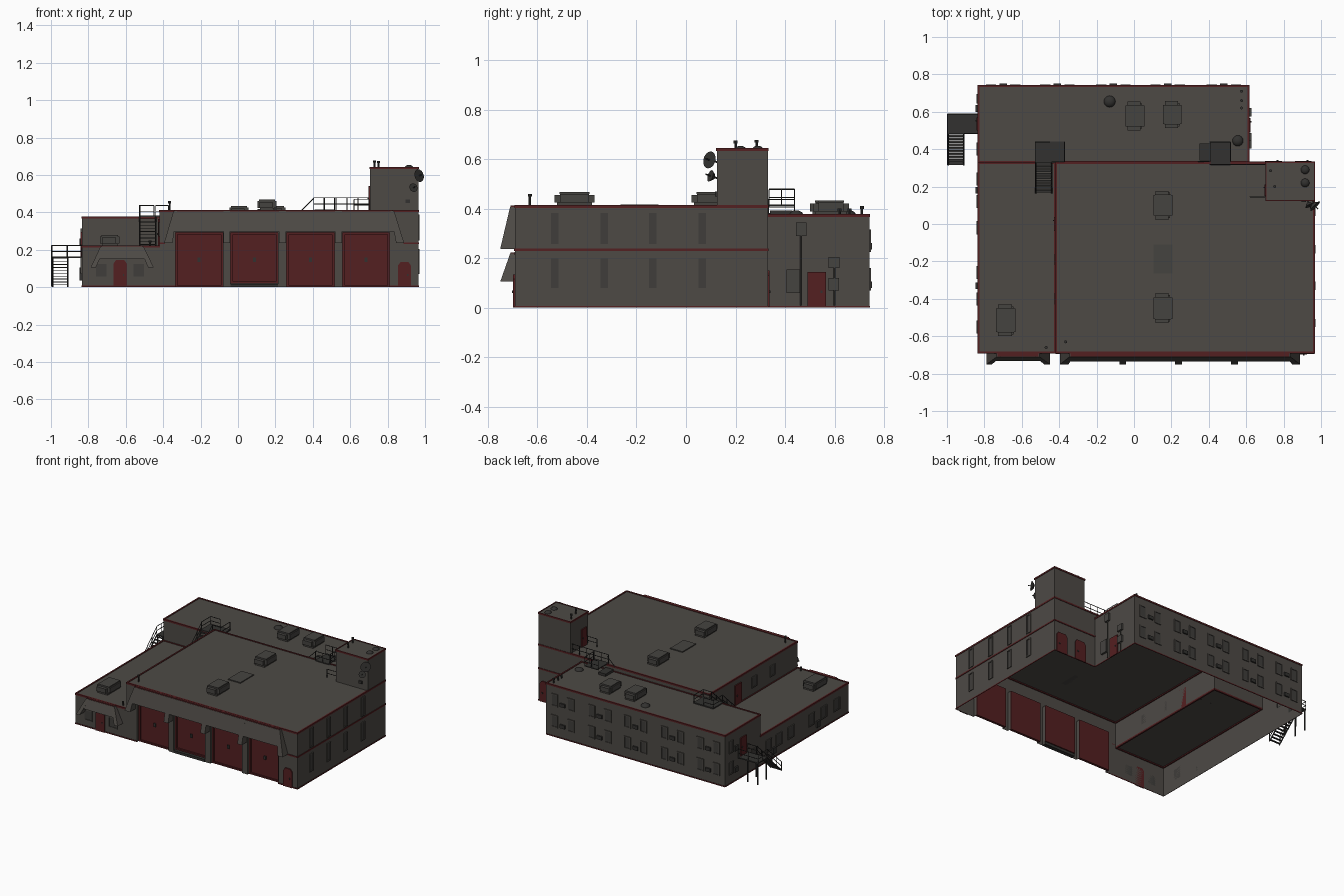
import bpy, bmesh, math
from mathutils import Vector, Matrix

if "Cube" in bpy.data.objects:
    bpy.data.objects.remove(bpy.data.objects["Cube"])

def material(name, rgb):
    m = bpy.data.materials.new(name)
    m.diffuse_color = (*rgb, 1)
    m.use_nodes = True
    m.node_tree.nodes["Principled BSDF"].inputs["Base Color"].default_value = m.diffuse_color
    return m

WALL = material("warm_grey_wall", (0.075, 0.068, 0.060))
RED = material("dark_red", (0.088, 0.014, 0.015))
METAL = material("dark_metal", (0.032, 0.031, 0.029))
GREY = material("equipment_grey", (0.060, 0.057, 0.051))
GLASS = material("window_grey", (0.050, 0.047, 0.043))
AXES = {'F': (0, -1), 'B': (0, 1), 'L': (-1, 0), 'R': (1, 0)}

class Part:
    def __init__(self, name, mat):
        self.name, self.mat, self.bm = name, mat, bmesh.new()
    def quad(self, pts, normal):
        f = self.bm.faces.new([self.bm.verts.new(p) for p in pts])
        f.normal_update()
        if f.normal.dot(Vector(normal)) < 0:
            f.normal_flip()
    def hexa(self, bottom, top):
        v = [self.bm.verts.new(p) for p in bottom + top]
        fs = [(3, 2, 1, 0), (4, 5, 6, 7)] + [(i, (i+1) % 4, (i+1) % 4+4, i+4) for i in range(4)]
        faces = [self.bm.faces.new([v[i] for i in f]) for f in fs]
        bmesh.ops.recalc_face_normals(self.bm, faces=faces)
    def box(self, x0, x1, y0, y1, z0, z1):
        ring = [(x0, y0), (x1, y0), (x1, y1), (x0, y1)]
        self.hexa([(*p, z0) for p in ring], [(*p, z1) for p in ring])
    def tube(self, a, b, r=0.0025, n=5, r2=None):
        a, b = Vector(a), Vector(b)
        d = b - a
        m = Matrix.Translation((a+b)/2) @ d.to_track_quat('Z', 'Y').to_matrix().to_4x4()
        bmesh.ops.create_cone(self.bm, cap_ends=True, segments=n, radius1=r,
                              radius2=r if r2 is None else r2, depth=d.length, matrix=m)
    def wall(self, side, pos, u0, u1, z0, z1):
        nx, ny = AXES[side]
        p = lambda u, z: (pos, u, z) if nx else (u, pos, z)
        self.quad([p(u0, z0), p(u1, z0), p(u1, z1), p(u0, z1)], (nx, ny, 0))
    def slab(self, side, pos, u0, u1, z0, z1, d):
        # box standing proud of a wall by d
        nx, ny = AXES[side]
        lo, hi = sorted((pos, pos + (nx+ny)*d))
        self.box(lo, hi, u0, u1, z0, z1) if nx else self.box(u0, u1, lo, hi, z0, z1)
    def done(self, smooth=False):
        me = bpy.data.meshes.new(self.name)
        self.bm.to_mesh(me)
        self.bm.free()
        me.materials.append(self.mat)
        ob = bpy.data.objects.new(self.name, me)
        bpy.context.collection.objects.link(ob)
        for p in me.polygons:
            p.use_smooth = smooth and len(p.vertices) < 5

# Main extents
XL, XM, XB, XR = -0.835, -0.42, 0.615, 0.965
YF, YM, YB = -0.69, 0.33, 0.74
ZW, ZB, ZH, ZT = 0.22, 0.375, 0.41, 0.64
TX, TY = 0.705, 0.125
BAYS = [(-0.335, -0.08), (-0.04, 0.215), (0.26, 0.515), (0.56, 0.81)]
DY, DZ = -0.662, 0.293

# Hollow building shell, open below
s = Part("building_shell", WALL)
def roof(x0, x1, y0, y1, z):
    s.quad([(x0, y0, z), (x1, y0, z), (x1, y1, z), (x0, y1, z)], (0, 0, 1))
roof(XL, XM, YF, YM, ZW); roof(XL, XB, YM, YB, ZB)
roof(XM, XR, YF, YM, ZH); roof(TX, XR, TY, YM, ZT)
s.wall('F', YF, XL, XM, 0, ZW); s.wall('L', XL, YF, YM, 0, ZW)
s.wall('L', XL, YM, YB, 0, ZB); s.wall('B', YB, XL, XB, 0, ZB)
s.wall('R', XB, YM, YB, 0, ZB); s.wall('B', YM, XB, XR, 0, ZH)
s.wall('R', XR, YF, YM, 0, ZH); s.wall('L', XM, YF, YM, ZW, ZH)
s.wall('F', YM, XL, XM, ZW, ZB); s.wall('B', YM, XM, XB, ZB, ZH)
for side, pos, a, b in [('F', TY, TX, XR), ('B', YM, TX, XR), ('L', TX, TY, YM), ('R', XR, TY, YM)]:
    s.wall(side, pos, a, b, ZH, ZT)
x = XM
for a, b in BAYS:
    s.wall('F', YF, x, a, 0, ZH)
    s.wall('F', YF, a, b, DZ, ZH)
    for xx, side in ((a, 'R'), (b, 'L')):
        s.wall(side, xx, YF, DY, 0, DZ)
    s.quad([(a, YF, DZ), (b, YF, DZ), (b, DY, DZ), (a, DY, DZ)], (0, 0, -1))
    x = b
s.wall('F', YF, x, XR, 0, ZH)
s.done()

# Garage doors with raised borders and handles
g = Part("garage_doors", RED); h = Part("door_handles", METAL)
for i, (a, b) in enumerate(BAYS):
    lift = 0.02 if i == 1 else 0
    g.box(a, b, DY, DY+0.006, lift, DZ)
    for u0, u1, z0, z1 in [(a, a+.012, lift, DZ), (b-.012, b, lift, DZ), (a, b, DZ-.012, DZ), (a, b, lift, lift+.01)]:
        g.slab('F', DY, u0, u1, z0, z1, 0.012)
    m = (a+b)/2
    h.box(m-.008, m+.008, DY-.008, DY, .135, .16)
h.box(-0.04, 0.215, DY-.03, DY, 0, 0.018)

# Personnel doors: chamfered tops
def door(side, pos, c, w, z0, z1, arched=True):
    nx, ny = AXES[side]
    k = .02 if arched else .001
    for (wa, za), (wb, zb) in [((w/2, z0), (w/2, z1-k)), ((w/2, z1-k), (w/2-k*.7, z1))]:
        def ring(hw, z):
            pts = []
            for u, d in [(-hw, 0), (hw, 0), (hw, .008), (-hw, .008)]:
                o = pos + (nx+ny)*d
                pts.append((o, c+u, z) if nx else (c+u, o, z))
            return pts
        g.hexa(ring(wa, za), ring(wb, zb))
    h.slab(side, pos, c+w*.2, c+w*.3, z0+.06, z0+.07, .012)
door('F', YF, .89, .07, 0, .135); door('F', YF, -.63, .072, 0, .145)
door('B', YM, .905, .09, 0, .15); door('B', YM, .745, .09, 0, .15)
door('R', XB, .528, .075, 0, .145, False); door('L', XL, .535, .07, .16, .295, False)
door('L', XM, 0.0, .075, ZW, .365, False); door('L', TX, .18, .06, ZH, .54, False)
g.done(); h.done()

# Red trims: base line, mid band, roof edges
t = Part("red_trim", RED)
for side, pos, a, b in [('F', YF, XL, -.335), ('F', YF, .81, XR), ('R', XR, YF, YM), ('B', YB, XL, XB),
                        ('L', XL, YF, YB), ('R', XB, YM, YB), ('B', YM, XB, XR)]:
    t.slab(side, pos, a, b, 0, .008, .003)
for side, pos, a, b in [('F', YF, XM, -.39), ('F', YF, .885, XR), ('R', XR, YF, YM), ('B', YM, XB, XR)]:
    t.slab(side, pos, a, b, .23, .24, .004)
def edging(x0, x1, y0, y1, z, w=.008):
    for a in [(x0-.003, x1+.003, y0-.003, y0+w), (x0-.003, x1+.003, y1-w, y1+.003),
              (x0-.003, x0+w, y0, y1), (x1-w, x1+.003, y0, y1)]:
        t.box(*a, z-.008, z+.004)
edging(XL, XM, YF, YM, ZW); edging(XL, XB, YM, YB, ZB)
edging(XM, XR, YF, YM, ZH); edging(TX, XR, TY, YM, ZT, .003)
t.box(-.73, -.51, -.708, YF, ZW-.006, ZW+.003)
t.box(-.34, .83, -.708, YF, ZH-.006, ZH+.003)
t.done()

# Sloping front canopies carried by wedge fins
c = Part("front_canopies", WALL)
def wedge(xt0, xt1, xb0, xb1, zt, zb, yb):
    c.hexa([(xb0, YF, zb), (xb1, YF, zb), (xb1, yb, zb), (xb0, yb, zb)],
           [(xt0, YF, zt), (xt1, YF, zt), (xt1, -.71, zt), (xt0, -.71, zt)])
wedge(-.34, .83, -.378, .868, ZH-.004, .297, -.736)
wedge(-.345, -.325, -.395, -.35, ZH-.003, .237, -.75)
wedge(.815, .835, .845, .888, ZH-.003, .237, -.75)
for xc in (-.06, .2375, .5375):
    wedge(xc-.018, xc+.018, xc-.018, xc+.018, ZH-.003, .237, -.75)
wedge(-.73, -.51, -.765, -.475, ZW-.003, .15, -.732)
wedge(-.735, -.71, -.788, -.76, ZW-.002, .105, -.75)
wedge(-.53, -.505, -.48, -.45, ZW-.002, .105, -.75)
c.done()

# Windows: frame bars around a thin pane
fr = Part("window_frames", WALL); pn = Part("window_panes", GLASS); ac = Part("wall_units", METAL)
def window(side, pos, u, w, z0, z1):
    a, b, k = u-w/2, u+w/2, .007
    pn.slab(side, pos, a, b, z0, z1, .002)
    for q in [(a, a+k, z0, z1), (b-k, b, z0, z1), (a, b, z0, z0+k), (a, b, z1-k, z1)]:
        fr.slab(side, pos, *q, .006)
for y in (-.53, -.33, -.135, .065):
    window('R', XR, y, .044, .072, .205); window('R', XR, y, .044, .25, .39)
for z in (.07, .225):
    for x in (.48, .18, -.11, -.41, -.70):
        for dx in (-.065, .065):
            window('B', YB, x+dx, .055, z, z+.09)
        ac.slab('B', YB, x-.02, x+.02, z+.01, z+.036, .01)
    window('L', XL, .67, .05, z, z+.09)
    ac.slab('L', XL, .60, .635, z, z+.035, .012)
for y in (-.55, -.40, -.26, -.02, .12, .24, .40):
    window('L', XL, y, .07, .07, .16)
for y in (-.33, .18):
    ac.slab('L', XL, y-.018, y+.018, .035, .08, .012)
for x in (-.73, -.53):
    window('F', YF, x, .07, .05, .13)
for y in (-.19, -.4):
    window('L', XM, y, .06, .27, .35)
fr.done(); pn.done(); ac.done()

# Service boxes and pipes on the rear block end
e = Part("service_boxes", GREY)
for y0, y1, z0, z1 in [(.445, .487, .29, .345), (.575, .62, .16, .205), (.405, .46, .06, .155), (.575, .618, .07, .12)]:
    e.slab('R', XB, y0, y1, z0, z1, .014)
e.tube((XB+.005, .465, .01), (XB+.005, .465, .29), .004)
e.tube((XB+.005, .60, .01), (XB+.005, .60, .16), .004)
e.done()

# Roof air units and hatch
r = Part("roof_air_units", GREY)
for x, y, z, w, d in [(.155, .10, ZH, .1, .155), (.155, -.45, ZH, .1, .16), (.005, .578, ZB, .1, .155),
                      (.205, .585, ZB, .1, .145), (-.685, -.515, ZW, .105, .17)]:
    w, d = w/2, d/2
    r.box(x-w+.012, x+w-.012, y-d+.01, y+d-.01, z, z+.014)
    r.box(x-w, x+w, y-d+.022, y+d-.022, z+.014, z+.05)
    r.box(x-w+.008, x+w-.008, y-d+.02, y+d-.02, z+.05, z+.058)
    r.box(x-w+.01, x+w-.02, y-d, y+d, z+.014, z+.046)
r.box(.105, .205, -.265, -.11, ZH, ZH+.007)
r.done()

# Round vents, antennas and dishes
v = Part("roof_vents", METAL)
for x, y, z, q in [(-.13, .655, ZB, .032), (.555, .445, ZB, .03), (.915, .29, ZT, .024), (.915, .22, ZT, .024)]:
    bmesh.ops.create_uvsphere(v.bm, u_segments=16, v_segments=8, radius=q, matrix=Matrix.Translation((x, y, z-.004)) @ Matrix.Diagonal((1, 1, .75, 1)))
v.done(True)
a = Part("antennas_and_dishes", METAL)
for x, y, z, top in [(.73, .285, ZT, .678), (.752, .2, ZT, .675), (-.365, -.63, ZH, .46), (.575, .71, ZB, .41), (.575, .66, ZB, .40), (.575, .62, ZB, .40), (-.47, -.66, ZW, .25)]:
    a.tube((x, y, z), (x, y, top-.012), .005, 8)
    a.tube((x, y, top-.012), (x, y, top), .008, 8)
for p, d, q in [((.963, .10, .595), (.5, -.5, .15), .035), ((.935, .105, .53), (.3, -.6, .2), .024)]:
    p, d = Vector(p), Vector(d).normalized()
    a.tube(p-d*.008, p+d*.008, q*.5, 16, q)
    a.tube(p+d*.008, p+d*.03, .003)
    a.tube(p, (p.x-.01, TY+.01, p.z-.01), .004)
a.box(.895, .92, TY-.008, TY, .45, .47)
a.done()

# Metal stairs, landings and railings
m = Part("stairs_and_railings", METAL)
def rail(pts, hgt=.062):
    for i, p in enumerate(pts):
        m.tube(p, (p[0], p[1], p[2]+hgt))
        if i:
            q = pts[i-1]
            for k in (hgt*.5, hgt):
                m.tube((q[0], q[1], q[2]+k), (p[0], p[1], p[2]+k))
def stairs(x0, x1, ya, za, yb, zb, n):
    for i in range(n):
        f = (i+.5)/n
        y, z = ya+(yb-ya)*f, za+(zb-za)*f
        m.box(x0, x1, y-.007, y+.007, z-.002, z+.002)
    for x in (x0, x1):
        m.tube((x, ya, za), (x, yb, zb), .005, 4)
        rail([(x, ya+(yb-ya)*k/3, za+(zb-za)*k/3) for k in range(4)])
m.box(-.997, XL, .48, .59, .155, .163)
stairs(-.994, -.91, .48, .16, .315, .005, 10)
rail([(XL, .587, .16), (-.915, .587, .16), (-.997, .587, .16), (-.997, .535, .16), (-.997, .483, .16)])
rail([(-.91, .483, .16), (XL, .483, .16)])
for x in (-.99, -.91):
    for y in (.485, .585):
        m.tube((x, y, 0), (x, y, .16), .005)
m.box(-.53, -.37, .325, .44, ZB, ZB+.008)
stairs(-.525, -.44, .33, ZB, .165, ZW, 9)
rail([(-.528, .33, ZB), (-.528, .438, ZB), (-.45, .438, ZB)])
rail([(-.44, .333, ZB), (-.372, .333, ZB), (-.372, .438, ZB)])
m.box(.41, .515, .31, .44, ZH, ZH+.006)
m.box(.35, .41, .34, .43, ZB, ZB+.018)
m.tube((.34, .335, ZH), (.405, .335, ZH+.065))
rail([(.405, .438, ZH), (.46, .438, ZH), (.515, .438, ZH), (.515, .385, ZH), (.515, .335, ZH)], .068)
rail([(.405+.059*i, .318, ZH) for i in range(6)], .068)
rail([(.62, .145, ZH), (.70, .145, ZH)], .06)
m.done()
